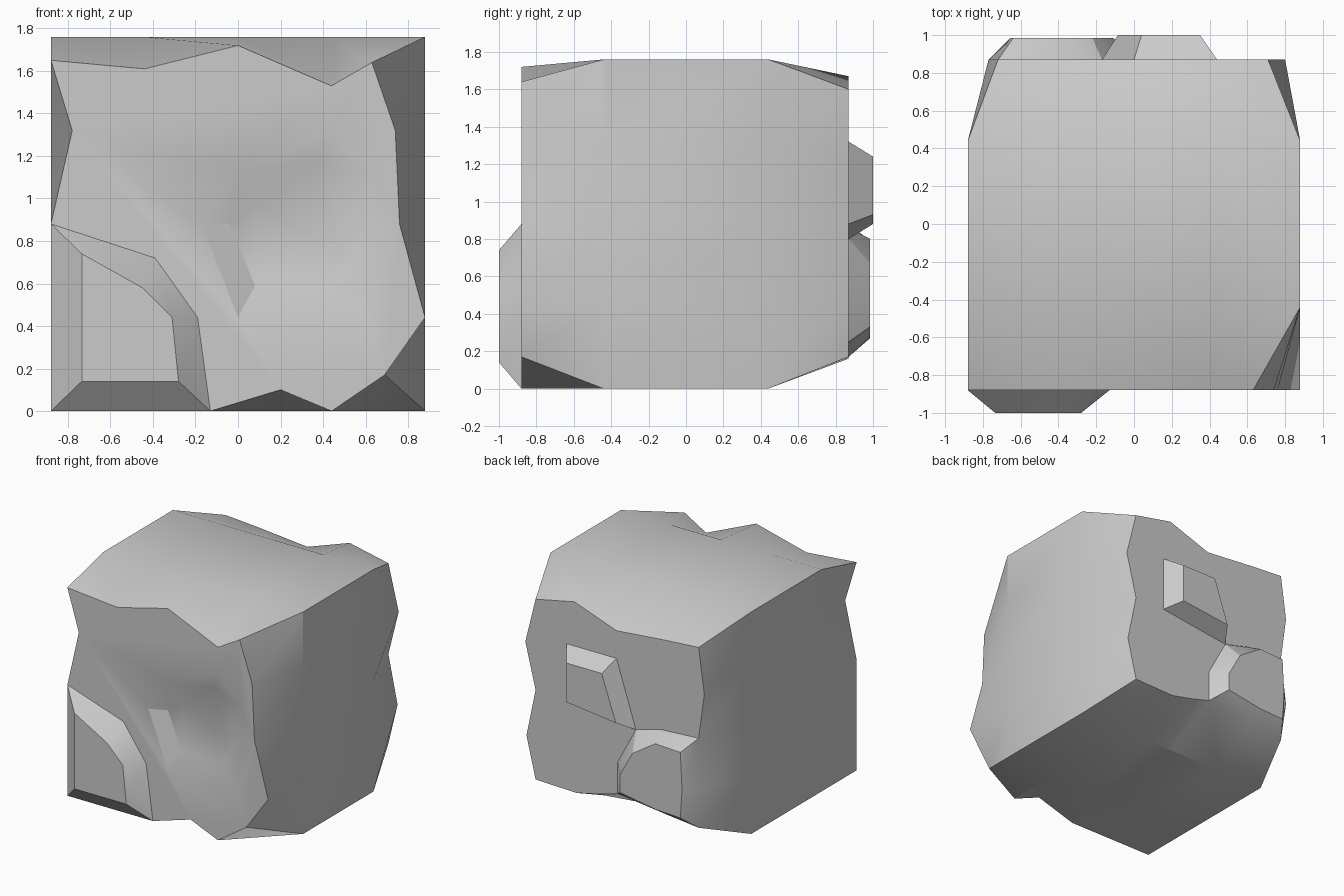
import bpy, bmesh, math

if "Cube" in bpy.data.objects:
    bpy.data.objects.remove(bpy.data.objects["Cube"])


def loft(name, rings):
    """Closed solid through rings given as (y, [(x, z), ...])."""
    bm = bmesh.new()
    loops = [[bm.verts.new((x, y, z)) for x, z in pts] for y, pts in rings]
    n = len(loops[0])
    for a, b in zip(loops, loops[1:]):
        for i in range(n):
            j = (i + 1) % n
            bm.faces.new((a[i], a[j], b[j], b[i]))
    bm.faces.new(loops[0])
    bm.faces.new(loops[-1])
    bmesh.ops.recalc_face_normals(bm, faces=bm.faces)
    mesh = bpy.data.meshes.new(name)
    bm.to_mesh(mesh)
    bm.free()
    ob = bpy.data.objects.new(name, mesh)
    bpy.context.collection.objects.link(ob)
    return ob


def combine(body, tool, operation):
    mod = body.modifiers.new(tool.name, 'BOOLEAN')
    mod.object, mod.operation, mod.solver = tool, operation, 'EXACT'
    bpy.context.view_layer.objects.active = body
    bpy.ops.object.modifier_apply(modifier=mod.name)
    bpy.data.objects.remove(tool)


# Block body: full square in the middle, chipped outlines front and back
W, H = 0.88, 1.76
square = [(-W, 0), (-.44, 0), (0, 0), (.2, 0), (.44, 0),
          (W, 0), (W, .44), (W, .88), (W, 1.32),
          (W, H), (.44, H), (0, H), (-.44, H),
          (-W, H), (-W, 1.32), (-W, .88), (-W, .44)]
front = [(-W, 0), (-.44, 0), (-.13, 0), (.2, .1), (.44, 0),
         (.69, .17), (W, .44), (.76, .88), (.74, 1.32),
         (.63, 1.64), (.44, 1.53), (0, 1.72), (-.44, 1.61),
         (-W, 1.65), (-.78, 1.32), (-W, .88), (-W, .44)]
back = [(-.72, .17), (-.44, .2), (-.01, .25), (.17, .2), (.35, .16),
        (.71, .17), (.79, .5), (.71, .88), (.80, 1.24),
        (.71, 1.60), (.37, 1.67), (0, 1.54), (-.44, 1.58),
        (-.72, 1.60), (-.77, 1.24), (-.72, .88), (-.77, .5)]
body = loft("stone_block", [(-.88, front), (-.44, square), (.44, square), (.87, back)])

# Raised chip on the front lower corner
base = [(-W, 0), (-.13, 0), (-.19, .44), (-.39, .72), (-W, .88)]
top = [(-.735, .14), (-.28, .14), (-.31, .44), (-.45, .58), (-.735, .74)]
combine(body, loft("front_chip", [(-.82, base), (-.88, base), (-1, top)]), 'UNION')

# Raised chips on the back
base = [(-.72, .17), (-.44, .2), (-.01, .25), (-.01, .5), (-.17, .80),
        (-.39, .86), (-.72, .88), (-.77, .5)]
top = [(-.64, .27), (-.42, .28), (-.11, .33), (-.11, .47), (-.22, .67),
       (-.42, .80), (-.64, .79), (-.655, .5)]
combine(body, loft("back_low_chip", [(.82, base), (.87, base), (.985, top)]), 'UNION')
base = [(-.17, .80), (.44, .88), (.44, 1.32), (0, 1.32)]
top = [(-.085, .88), (.35, .93), (.35, 1.24), (.04, 1.24)]
combine(body, loft("back_high_chip", [(.82, base), (.87, base), (1, top)]), 'UNION')

# Sunken chip in the front
rim = [(0, .44), (.61, .44), (.62, .88), (.64, 1.11), (.44, 1.32), (0, 1.13), (-.17, .88)]
floor = [(.08, .59), (.44, .59), (.48, .76), (.5, .88), (.37, 1.17), (.09, .97), (-.04, .88)]
combine(body, loft("front_recess", [(-.96, rim), (-.88, rim), (-.82, floor)]), 'DIFFERENCE')

# Smooth sides with hard chipped edges
bpy.ops.object.select_all(action='DESELECT')
body.select_set(True)
bpy.context.view_layer.objects.active = body
bpy.ops.object.shade_smooth_by_angle(angle=math.radians(25))
